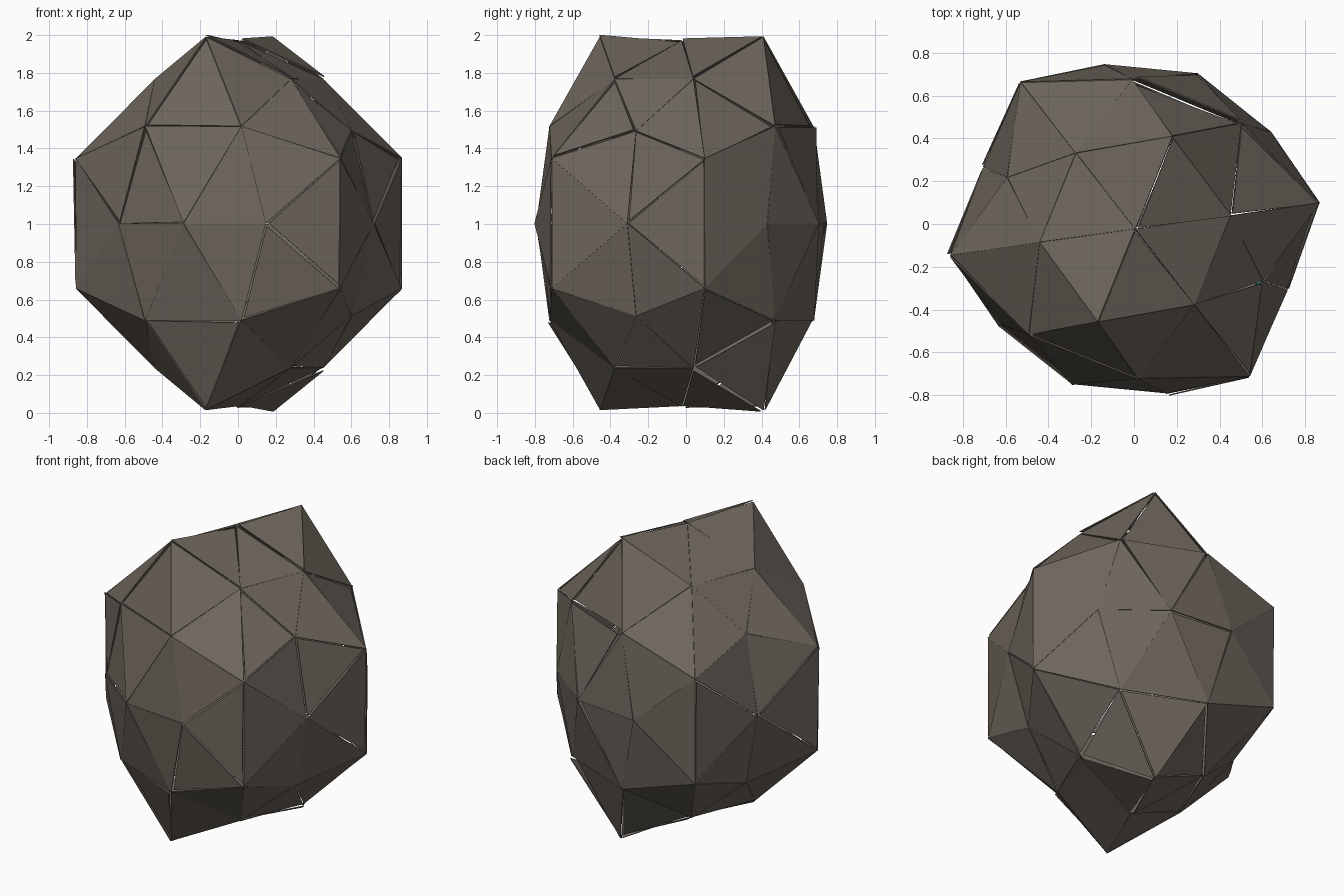
import bpy, bmesh, math, random
from mathutils import Vector, Matrix
from itertools import product

if "Cube" in bpy.data.objects:
    bpy.data.objects.remove(bpy.data.objects["Cube"])

random.seed(11)
PHI = (1 + 5 ** 0.5) / 2
TURN = Matrix.Rotation(math.radians(-22), 4, 'Z')


def material(name, color):
    m = bpy.data.materials.new(name)
    m.diffuse_color = (*color, 1)
    m.use_nodes = True
    m.node_tree.nodes["Principled BSDF"].inputs["Base Color"].default_value = m.diffuse_color
    return m


def finish(name, bm, mat, move=None):
    me = bpy.data.meshes.new(name)
    bm.to_mesh(me)
    bm.free()
    ob = bpy.data.objects.new(name, me)
    bpy.context.collection.objects.link(ob)
    me.materials.append(mat)
    ob.matrix_world = move or Matrix()
    return ob


# One octant of a geodesic sphere: ideal direction -> rock position (mirrored by signs)
octant = [
    ((0, 1, PHI), (0, 0.468, 0.99)),
    ((PHI, 0, 1), (0.645, 0, 0.49)),
    ((1, PHI, 0), (0.42, 0.66, 0)),
    ((0, 0, 1), (0, 0, 0.97)),
    ((1, 0, 0), (0.77, 0, 0)),
    ((0, 1, 0), (0, 0.785, 0)),
    ((PHI, 1, 1 + PHI), (0.39, 0.225, 0.765)),
    ((1 + PHI, PHI, 1), (0.755, 0.437, 0.345)),
    ((1, 1 + PHI, PHI), (0.275, 0.645, 0.515)),
]

# Hull of the ideal directions gives the 80 triangle layout
hull = bmesh.new()
target = {}
for ideal, real in octant:
    for s in product((1, -1), repeat=3):
        p = Vector([a * b for a, b in zip(ideal, s)]).normalized()
        key = tuple(round(c, 3) + 0.0 for c in p)
        if key not in target:
            target[key] = Vector([a * b for a, b in zip(real, s)])
            hull.verts.new(p)
bmesh.ops.convex_hull(hull, input=hull.verts)

# Loose triangular plates, some tilted about an edge so that cracks open between them
shell = bmesh.new()
for f in hull.faces:
    pts = [target[tuple(round(c, 3) + 0.0 for c in v.co)] for v in f.verts]
    n = (pts[1] - pts[0]).cross(pts[2] - pts[0]).normalized()
    centre = sum(pts, Vector()) / 3
    if n.dot(centre) < 0:
        pts.reverse()
        n = -n
    loose = random.random() < 0.4
    plate = []
    for p in pts:
        lift = random.uniform(-0.02, 0.018) if loose else random.uniform(-0.004, 0.002)
        shrink = random.uniform(0, 0.07 if loose else 0.006)
        plate.append(shell.verts.new(p.lerp(centre, shrink) + n * lift))
    shell.faces.new(plate)
hull.free()
rock = finish("cracked_shell_plates", shell, material("stone", (0.155, 0.132, 0.108)),
              Matrix.Translation((0.005, -0.023, 1.003)) @ TURN)
thick = rock.modifiers.new("thickness", 'SOLIDIFY')
thick.thickness = 0.006
thick.offset = -1


# Small coloured slivers that glint behind two of the cracks
def sliver(name, start, end, color):
    a, b = Vector(start), Vector(end)
    bm = bmesh.new()
    bmesh.ops.create_cone(bm, cap_ends=True, segments=4, radius1=0.012, radius2=0.012,
                          depth=(b - a).length)
    rot = (b - a).to_track_quat('Z', 'Y').to_matrix().to_4x4()
    finish(name, bm, material(name, color), Matrix.Translation((a + b) / 2) @ rot)


sliver("orange_sliver", (-0.45, -0.03, 1.67), (-0.42, -0.09, 1.73), (0.6, 0.22, 0.06))
sliver("teal_sliver", (0.58, -0.27, 1.42), (0.58, -0.31, 1.3), (0.05, 0.3, 0.3))
